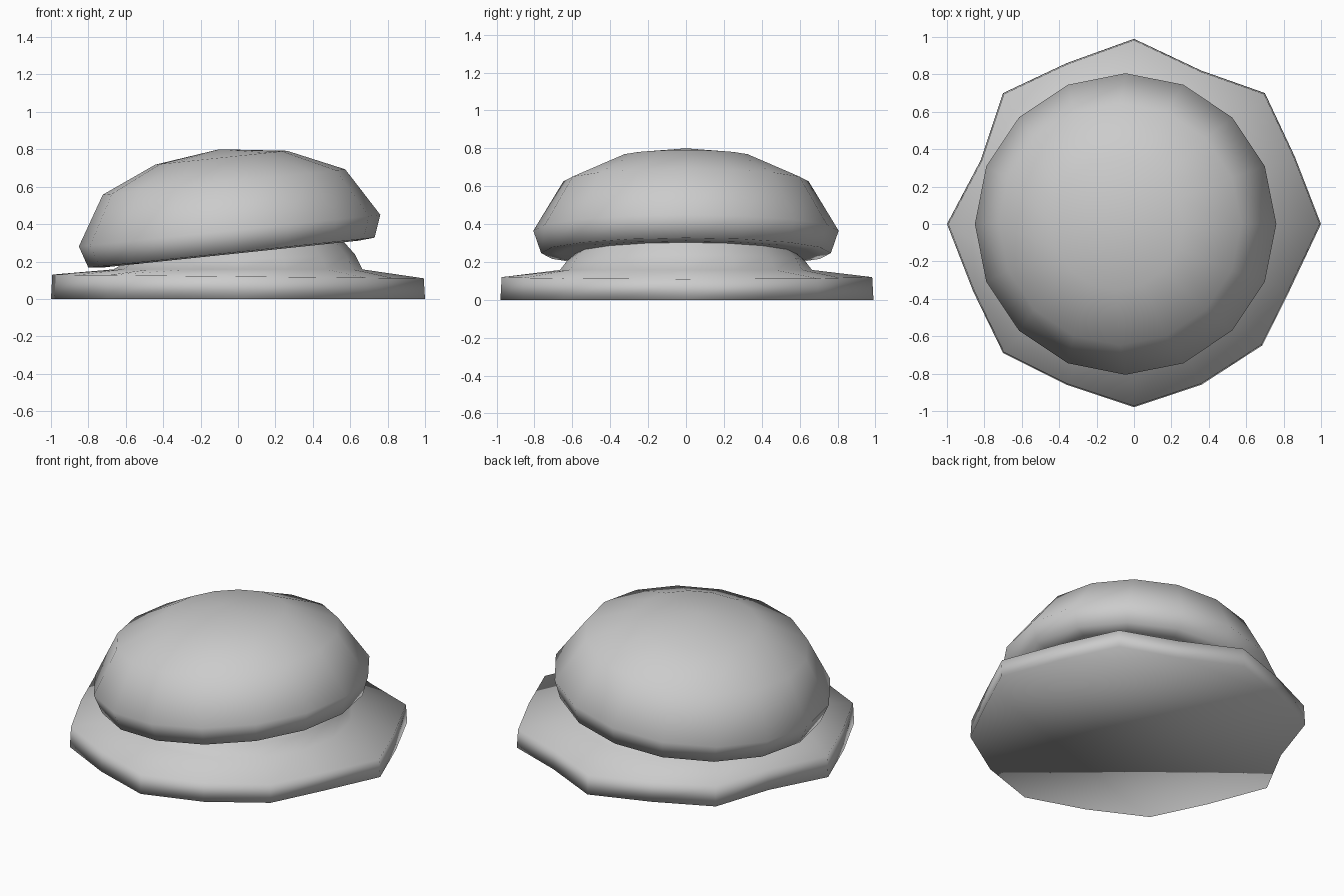
import bpy, bmesh, math
from mathutils import Vector

if "Cube" in bpy.data.objects:
    bpy.data.objects.remove(bpy.data.objects["Cube"])

SEG = 16


def circle(r, z, cx=0.0, tilt=0.0):
    """Ring of points; tilt leans the ring's plane up toward +x."""
    pts = []
    for i in range(SEG):
        a = 2 * math.pi * i / SEG
        x = r * math.cos(a)
        pts.append(Vector((cx + x, r * math.sin(a), z + tilt * x)))
    return pts


def loft(name, rings, apex=None):
    """Skin consecutive rings, closing both ends."""
    bm = bmesh.new()
    loops = [[bm.verts.new(p) for p in ring] for ring in rings]
    for a, b in zip(loops, loops[1:]):
        for i in range(SEG):
            j = (i + 1) % SEG
            bm.faces.new((a[i], a[j], b[j], b[i]))
    bm.faces.new(loops[0][::-1])
    if apex:
        tip = bm.verts.new(apex)
        for i in range(SEG):
            bm.faces.new((loops[-1][i], loops[-1][(i + 1) % SEG], tip))
    else:
        bm.faces.new(loops[-1])
    bmesh.ops.recalc_face_normals(bm, faces=bm.faces)
    for f in bm.faces:
        f.smooth = True
    me = bpy.data.meshes.new(name)
    bm.to_mesh(me)
    bm.free()
    ob = bpy.data.objects.new(name, me)
    bpy.context.collection.objects.link(ob)
    return ob


# Base flange with an irregular outline, rising into the neck
outline = [(1, 0), (.86, .36), (.70, .70), (.36, .82), (0, .99), (-.36, .86),
           (-.70, .70), (-.82, .34), (-1, 0), (-.86, -.36), (-.70, -.69),
           (-.36, -.86), (0, -.98), (.36, -.86), (.685, -.65), (.83, -.36)]
bottom = [Vector((x, y, 0)) for x, y in outline]
lip = [Vector((x * .993, y * .993, .12 - .01 * x)) for x, y in outline]
loft("base_and_neck", [bottom, lip,
                       circle(.665, .158),
                       circle(.625, .21, tilt=.045),
                       circle(.57, .255, tilt=.08),
                       circle(.53, .30, tilt=.105)])

# Tilted domed cap
TILT = .105
loft("dome_cap", [circle(.68, .24, -.035, TILT),
                  circle(.765, .247, -.035, TILT),
                  circle(.806, .365, -.045, TILT),
                  circle(.648, .625, -.075, TILT),
                  circle(.352, .755, -.09, TILT)], apex=(-.10, .0, .80))
